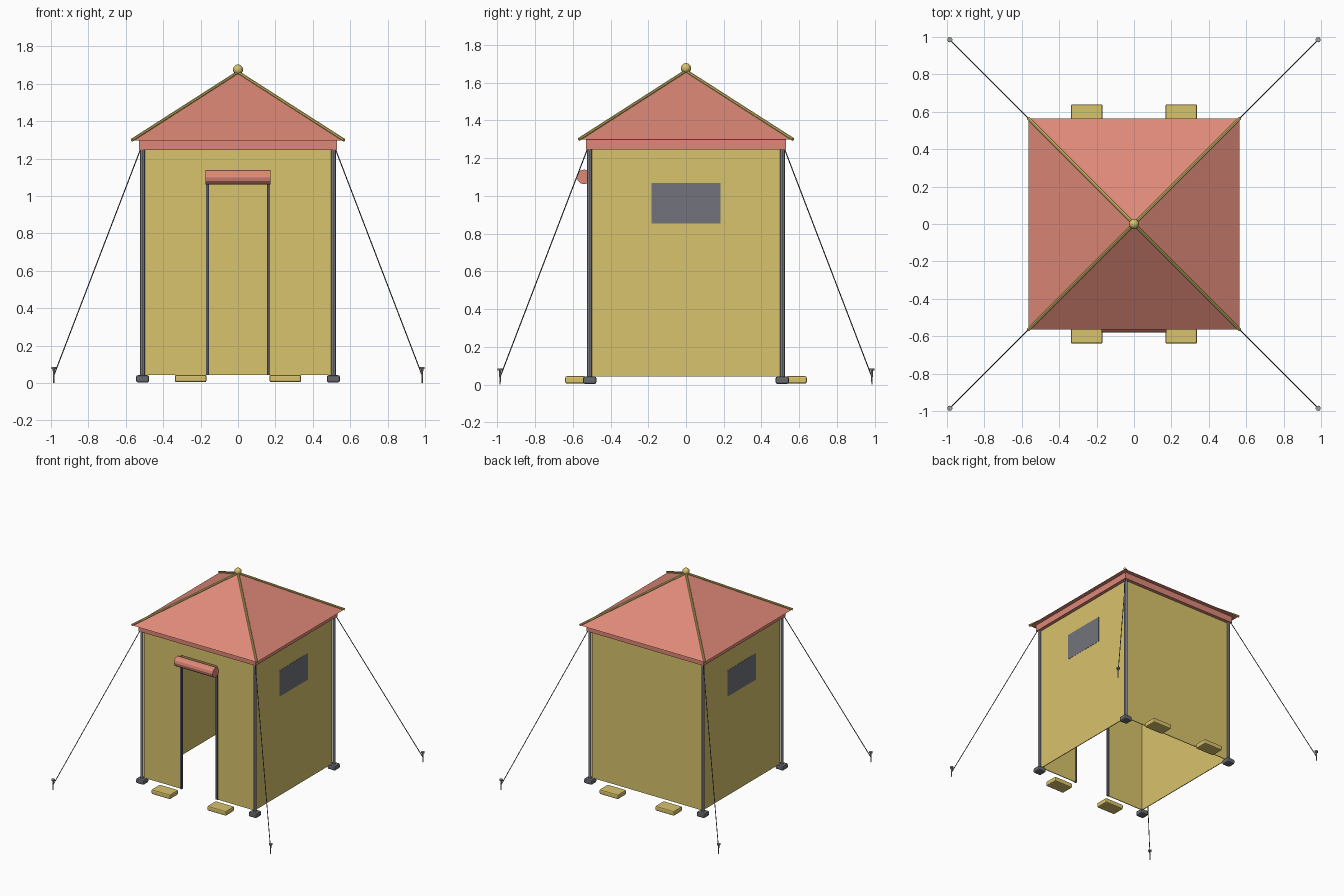
import bpy
from mathutils import Vector

cube = bpy.data.objects.get("Cube")
if cube:
    bpy.data.objects.remove(cube, do_unlink=True)


def material(name, rgb):
    # sRGB 0-255 to linear
    lin = [(c / 255 / 12.92) if c < 10 else ((c / 255 + 0.055) / 1.055) ** 2.4 for c in rgb]
    m = bpy.data.materials.new(name)
    m.use_nodes = True
    m.diffuse_color = (*lin, 1)
    bsdf = m.node_tree.nodes["Principled BSDF"]
    bsdf.inputs["Base Color"].default_value = (*lin, 1)
    bsdf.inputs["Roughness"].default_value = 0.8
    return m


TAN = material("tan canvas", (217, 195, 108))
RED = material("red canvas", (222, 137, 120))
STEEL = material("steel", (152, 155, 162))
MESH = material("window mesh", (114, 116, 124))
DARK = material("dark grey", (104, 106, 112))
TRIM = material("door trim", (84, 86, 92))


def finish(name, mat, bevel=0):
    ob = bpy.context.object
    ob.name = name
    ob.data.materials.append(mat)
    if bevel:
        mod = ob.modifiers.new("Bevel", 'BEVEL')
        mod.width = bevel
        mod.segments = 2
    return ob


def box(name, mat, lo, hi, bevel=0):
    lo, hi = Vector(lo), Vector(hi)
    bpy.ops.mesh.primitive_cube_add(size=1, location=(lo + hi) / 2)
    bpy.context.object.scale = hi - lo
    bpy.ops.object.transform_apply(location=False, rotation=False, scale=True)
    return finish(name, mat, bevel)


def rod(name, mat, a, b, radius, sides=8, tip=None):
    a, b = Vector(a), Vector(b)
    bpy.ops.mesh.primitive_cone_add(
        vertices=sides, radius1=radius, radius2=radius if tip is None else tip,
        depth=(b - a).length, location=(a + b) / 2,
        rotation=(b - a).to_track_quat('Z', 'Y').to_euler())
    return finish(name, mat)


W = 0.5       # wall half width
T = 0.003     # wall half thickness
BASE, SEAM, TOP = 0.043, 1.135, 1.25
DOOR = 0.162

# Walls
box("back_wall", TAN, (-W, W - T, BASE), (W, W + T, TOP))
box("front_header", TAN, (-W, -W - T, SEAM), (W, -W + T, TOP))
for s, side in ((-1, "right"), (1, "left")):
    x = s * W
    box(side + "_wall", TAN, (x - T, -W, BASE), (x + T, W, TOP))
    # Window plates, visible inside and out
    box(side + "_window", MESH, (x - 0.0045, -0.183, 0.853), (x + 0.0045, 0.183, 1.068))
    # Front panels beside the doorway, with their edge trim
    xs = sorted((s * DOOR, x))
    box(side + "_front_panel", TAN, (xs[0], -W - T, BASE), (xs[1], -W + T, SEAM))
    box(side + "_door_trim", TRIM, (s * DOOR - 0.008, -W - 0.008, BASE),
        (s * DOOR + 0.008, -W + 0.006, SEAM - 0.02))

# Rolled-up door flap
rod("rolled_door", RED, (-0.175, -0.54, 1.1), (0.175, -0.54, 1.1), 0.039, 12)

# Roof with valance
box("valance", RED, (-0.53, -0.53, 1.245), (0.53, 0.53, 1.297))
bpy.ops.mesh.primitive_cone_add(vertices=4, radius1=0.565 * 2 ** 0.5, radius2=0,
                                depth=0.363, location=(0, 0, 1.297 + 0.363 / 2))
roof = bpy.context.object
roof.rotation_euler.z = 0.785398
finish("roof", RED)

# Finial ball
bpy.ops.mesh.primitive_uv_sphere_add(segments=16, ring_count=10, radius=0.027,
                                     location=(0, 0, 1.676))
finish("finial", TAN)
bpy.ops.object.shade_smooth()

# Parts repeated at each corner
for sx, xn in ((-1, "right"), (1, "left")):
    for sy, yn in ((-1, "front"), (1, "back")):
        tag = f"{yn}_{xn}_"

        def at(r, z):
            return (sx * r, sy * r, z)

        rod(tag + "post", STEEL, at(0.511, 0.03), at(0.511, 1.25), 0.0125)
        x, y = sx * 0.51, sy * 0.51
        box(tag + "foot", DARK, (x - 0.035, y - 0.035, 0.003),
            (x + 0.035, y + 0.035, 0.042), 0.01)
        rod(tag + "roof_rib", TAN, at(0.567, 1.299), at(0, 1.662), 0.009)
        # Guy rope and ground stake
        rod(tag + "rope", TRIM, at(0.522, 1.248), at(0.983, 0.045), 0.003, 6)
        rod(tag + "stake", STEEL, at(0.985, 0), at(0.985, 0.08), 0.003, 8, 0.006)
        rod(tag + "stake_head", STEEL, at(0.985, 0.075), at(0.985, 0.086), 0.014, 10)
        # Weight bag
        x, y = sx * 0.253, sy * 0.585
        box(tag + "weight_bag", TAN, (x - 0.085, y - 0.055, 0.005),
            (x + 0.085, y + 0.055, 0.044), 0.009)
